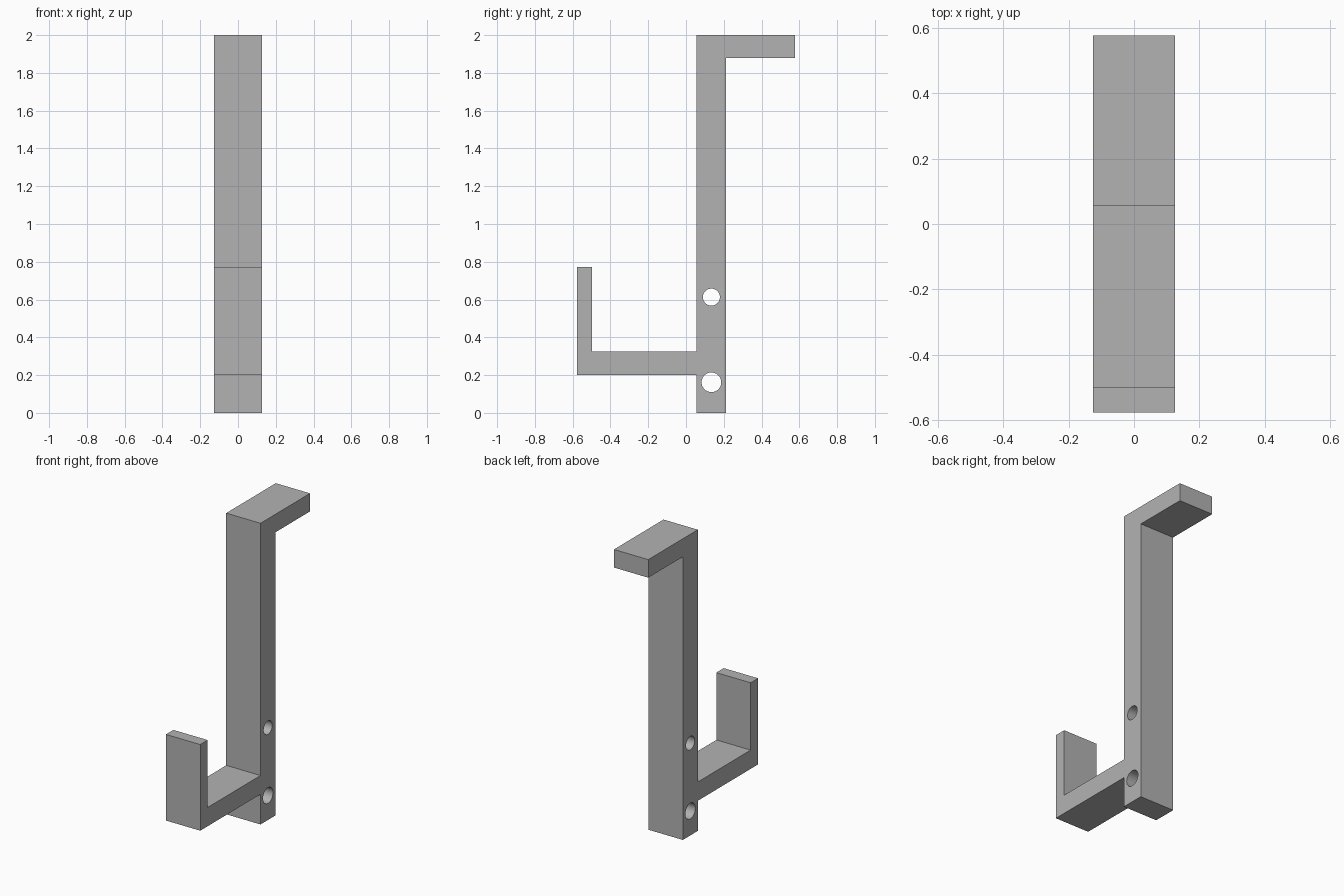
import bpy
import bmesh
import math

HALF_WIDTH = 0.126

cube = bpy.data.objects.get("Cube")
if cube:
    bpy.data.objects.remove(cube, do_unlink=True)

grey = bpy.data.materials.new("plain_grey")
grey.use_nodes = True
colour = (0.45, 0.45, 0.45, 1)
grey.diffuse_color = colour
grey.node_tree.nodes["Principled BSDF"].inputs["Base Color"].default_value = colour


def extrude_profile(name, points):
    """Solid across x from a side outline of (y, z) points."""
    bm = bmesh.new()
    face = bm.faces.new([bm.verts.new((-HALF_WIDTH, y, z)) for y, z in points])
    result = bmesh.ops.extrude_face_region(bm, geom=[face])
    moved = [v for v in result["geom"] if isinstance(v, bmesh.types.BMVert)]
    bmesh.ops.translate(bm, verts=moved, vec=(2 * HALF_WIDTH, 0, 0))
    bmesh.ops.recalc_face_normals(bm, faces=bm.faces)
    mesh = bpy.data.meshes.new(name)
    bm.to_mesh(mesh)
    bm.free()
    mesh.materials.append(grey)
    obj = bpy.data.objects.new(name, mesh)
    bpy.context.collection.objects.link(obj)
    return obj


def drill(target, y, z, radius):
    """Cut a round hole along x right through the target."""
    bpy.ops.mesh.primitive_cylinder_add(
        vertices=48, radius=radius, depth=4 * HALF_WIDTH,
        location=(0, y, z), rotation=(0, math.pi / 2, 0))
    cutter = bpy.context.object
    cutter.name = "hole_cutter"
    cutter.hide_render = True
    cutter.data.materials.append(grey)
    bpy.context.view_layer.update()
    mod = target.modifiers.new("hole", "BOOLEAN")
    mod.operation = "DIFFERENCE"
    mod.solver = "EXACT"
    mod.object = cutter
    bpy.ops.object.select_all(action="DESELECT")
    target.select_set(True)
    bpy.context.view_layer.objects.active = target
    bpy.ops.object.modifier_apply(modifier=mod.name)
    bpy.data.objects.remove(cutter, do_unlink=True)


# One-piece hook: post, rear top arm, front tray and upturned lip
back, front = 0.576, -0.576
post_front, post_back = 0.056, 0.213
tray_bottom, tray_top = 0.2, 0.325
hook = extrude_profile("hook_body", [
    (post_front, 0), (post_back, 0),
    (post_back, 1.88), (back, 1.88), (back, 2), (post_front, 2),
    (post_front, tray_top), (-0.498, tray_top),
    (-0.498, 0.772), (front, 0.772),
    (front, tray_bottom), (post_front, tray_bottom),
])

# Cross holes through the post
hole_y = (post_front + post_back) / 2
drill(hook, hole_y, 0.613, 0.045)
drill(hook, hole_y, 0.162, 0.052)

# Smooth hole walls, crisp outer edges
bpy.ops.object.shade_smooth_by_angle(angle=math.radians(30))
